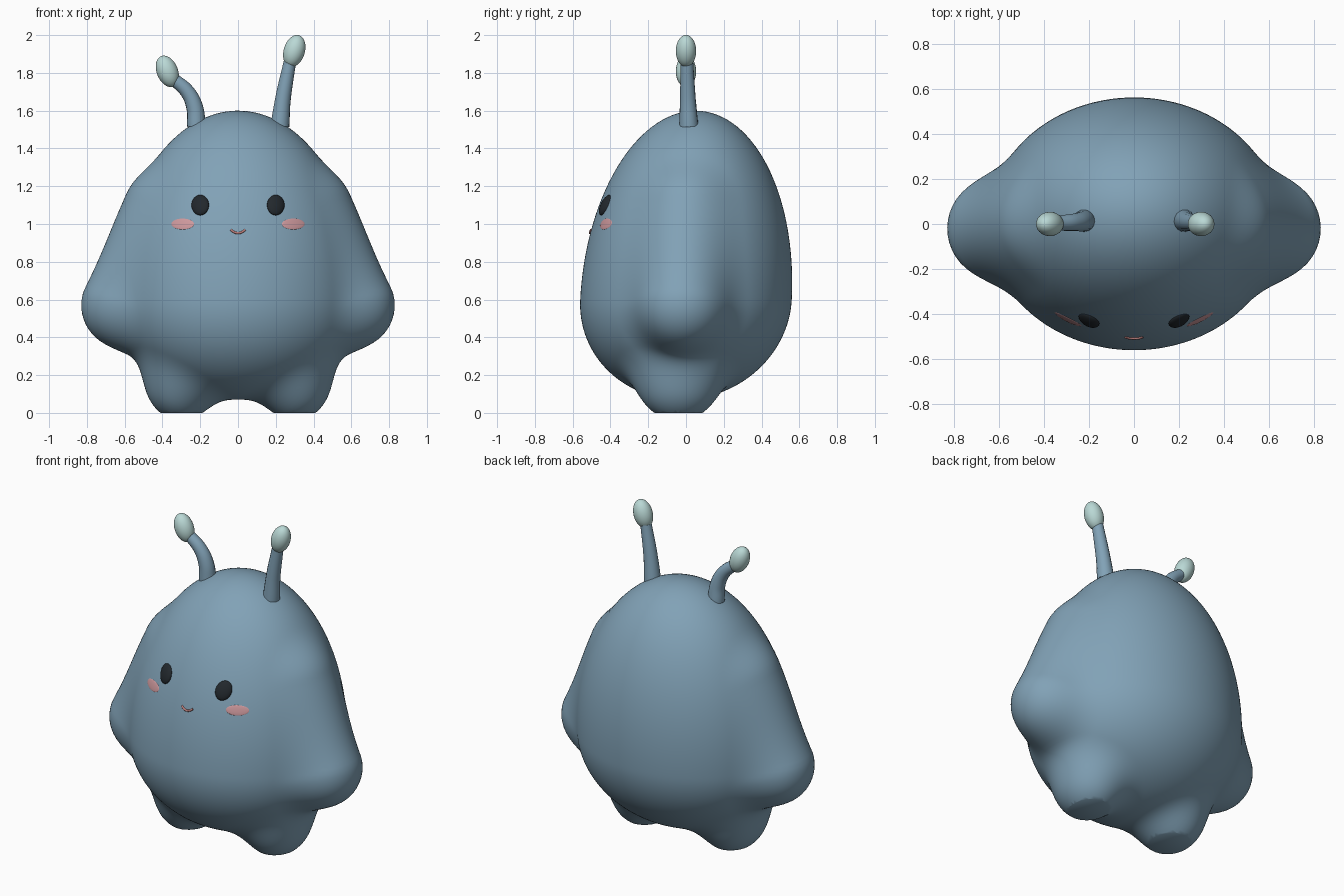
import bpy
import bmesh
from math import sqrt, radians
from mathutils import Vector, Matrix

if "Cube" in bpy.data.objects:
    bpy.data.objects.remove(bpy.data.objects["Cube"], do_unlink=True)


def material(name, rgb):
    m = bpy.data.materials.new(name)
    m.use_nodes = True
    m.diffuse_color = (*rgb, 1)
    m.node_tree.nodes["Principled BSDF"].inputs["Base Color"].default_value = (*rgb, 1)
    return m


BLUE = material("dusty_blue", (0.22, 0.36, 0.47))
MINT = material("pale_mint", (0.49, 0.69, 0.67))
BLACK = material("charcoal", (0.016, 0.021, 0.026))
PINK = material("blush_pink", (0.62, 0.32, 0.34))
ROSE = material("mouth_rose", (0.50, 0.21, 0.20))


def finish(obj, mat):
    obj.data.materials.clear()
    obj.data.materials.append(mat)
    bpy.ops.object.select_all(action="DESELECT")
    obj.select_set(True)
    bpy.context.view_layer.objects.active = obj
    bpy.ops.object.shade_smooth_by_angle(angle=radians(40))
    return obj


def from_bmesh(name, bm, mat):
    bmesh.ops.recalc_face_normals(bm, faces=bm.faces[:])
    mesh = bpy.data.meshes.new(name)
    bm.to_mesh(mesh)
    bm.free()
    obj = bpy.data.objects.new(name, mesh)
    bpy.context.collection.objects.link(obj)
    return finish(obj, mat)


# Soft body: an egg, arms and feet melted together
def ellipsoid(x, y, z, rx, ry, rz):
    a, b, c = x / rx, y / ry, z / rz
    k0 = sqrt(a * a + b * b + c * c)
    k1 = sqrt((a / rx) ** 2 + (b / ry) ** 2 + (c / rz) ** 2)
    return k0 * (k0 - 1) / max(k1, 1e-6)


def blend(a, b, k):
    h = max(k - abs(a - b), 0) / k
    return min(a, b) - h * h * k / 4


HAND, SHOULDER = Vector((0.60, -0.02, 0.57)), Vector((0.42, 0.0, 1.08))
ARM = SHOULDER - HAND
HAND_R, SHOULDER_R = 0.23, 0.17


def field(x, y, z):
    """Negative inside the body, positive outside."""
    x = abs(x)
    egg = ellipsoid(x, y - 0.05 * (z - 0.6), z - 0.6, 0.65, 0.56, 1.0 if z > 0.6 else 0.53)
    p = Vector((x, y, z)) - HAND
    t = min(max(p.dot(ARM) / ARM.length_squared, 0), 1)
    arm = (p - ARM * t).length - HAND_R - (SHOULDER_R - HAND_R) * t
    foot = ellipsoid(x - 0.30, y + 0.04, z - 0.20, 0.20, 0.23, 0.24)
    return blend(blend(egg, arm, 0.13), foot, 0.11)


def surface_distance(origin, direction):
    near, far = 0.0, 1.4
    for _ in range(16):
        mid = (near + far) / 2
        if field(*(origin + direction * mid)) < 0:
            near = mid
        else:
            far = mid
    return near


bm = bmesh.new()
bmesh.ops.create_icosphere(bm, subdivisions=6, radius=1)
centre = Vector((0, 0, 0.55))
for v in bm.verts:
    d = v.co.normalized()
    v.co = centre + d * surface_distance(centre, d)
# Flat soles
bmesh.ops.bisect_plane(bm, geom=bm.verts[:] + bm.edges[:] + bm.faces[:],
                       plane_co=(0, 0, 0), plane_no=(0, 0, 1), clear_inner=True)
bmesh.ops.holes_fill(bm, edges=[e for e in bm.edges if e.is_boundary], sides=0)
from_bmesh("body", bm, BLUE)


# Face pieces that hug the front of the body
def front_y(x, z):
    return -surface_distance(Vector((x, 0, z)), Vector((0, -1, 0)))


def face_pad(name, x, z, rx, rz, thick, mat):
    bm = bmesh.new()
    bmesh.ops.create_uvsphere(bm, u_segments=32, v_segments=16, radius=1,
                              matrix=Matrix.Rotation(radians(90), 4, "X"))
    for v in bm.verts:
        px, pz = x + v.co.x * rx, z + v.co.z * rz
        v.co = (px, front_y(px, pz) + v.co.y * thick, pz)
    from_bmesh(name, bm, mat)


for side, s in (("left", 1), ("right", -1)):
    face_pad(side + "_eye", s * 0.20, 1.10, 0.046, 0.054, 0.022, BLACK)
    face_pad(side + "_cheek", s * 0.293, 1.0, 0.06, 0.029, 0.004, PINK)


# Tapered tubes for the mouth and the feelers
def tube(name, points, radii, mat):
    curve = bpy.data.curves.new(name, "CURVE")
    curve.dimensions = "3D"
    curve.bevel_depth = 1.0
    curve.bevel_resolution = 6
    curve.use_fill_caps = True
    spline = curve.splines.new("BEZIER")
    spline.bezier_points.add(len(points) - 1)
    spline.resolution_u = 10
    for bp, co, r in zip(spline.bezier_points, points, radii):
        bp.co = co
        bp.radius = r
        bp.handle_left_type = bp.handle_right_type = "AUTO"
    obj = bpy.data.objects.new(name, curve)
    bpy.context.collection.objects.link(obj)
    bpy.ops.object.select_all(action="DESELECT")
    obj.select_set(True)
    bpy.context.view_layer.objects.active = obj
    bpy.ops.object.convert(target="MESH")
    finish(bpy.context.view_layer.objects.active, mat)


smile = [(x, 0.952 + 12 * x * x) for x in (-0.038, -0.02, 0, 0.02, 0.038)]
tube("mouth", [(x, front_y(x, z) - 0.002, z) for x, z in smile], [0.006] * 5, ROSE)


def feeler(side, path, tip, tilt):
    count = len(path)
    points = [(x, 0.015 * (1 - i / count), z) for i, (x, z) in enumerate(path)]
    radii = [0.05 - 0.017 * i / (count - 1) for i in range(count)]
    tube(side + "_feeler", points, radii, BLUE)
    bm = bmesh.new()
    place = (Matrix.Translation((tip[0], 0, tip[1])) @ Matrix.Rotation(radians(tilt), 4, "Y")
             @ Matrix.Diagonal((0.056, 0.054, 0.087, 1)))
    bmesh.ops.create_uvsphere(bm, u_segments=32, v_segments=20, radius=1, matrix=place)
    from_bmesh(side + "_feeler_tip", bm, MINT)


feeler("left", [(0.222, 1.52), (0.238, 1.66), (0.275, 1.86)], (0.298, 1.916), 17)
feeler("right", [(-0.22, 1.52), (-0.23, 1.62), (-0.268, 1.70), (-0.345, 1.77)], (-0.374, 1.808), -22)
